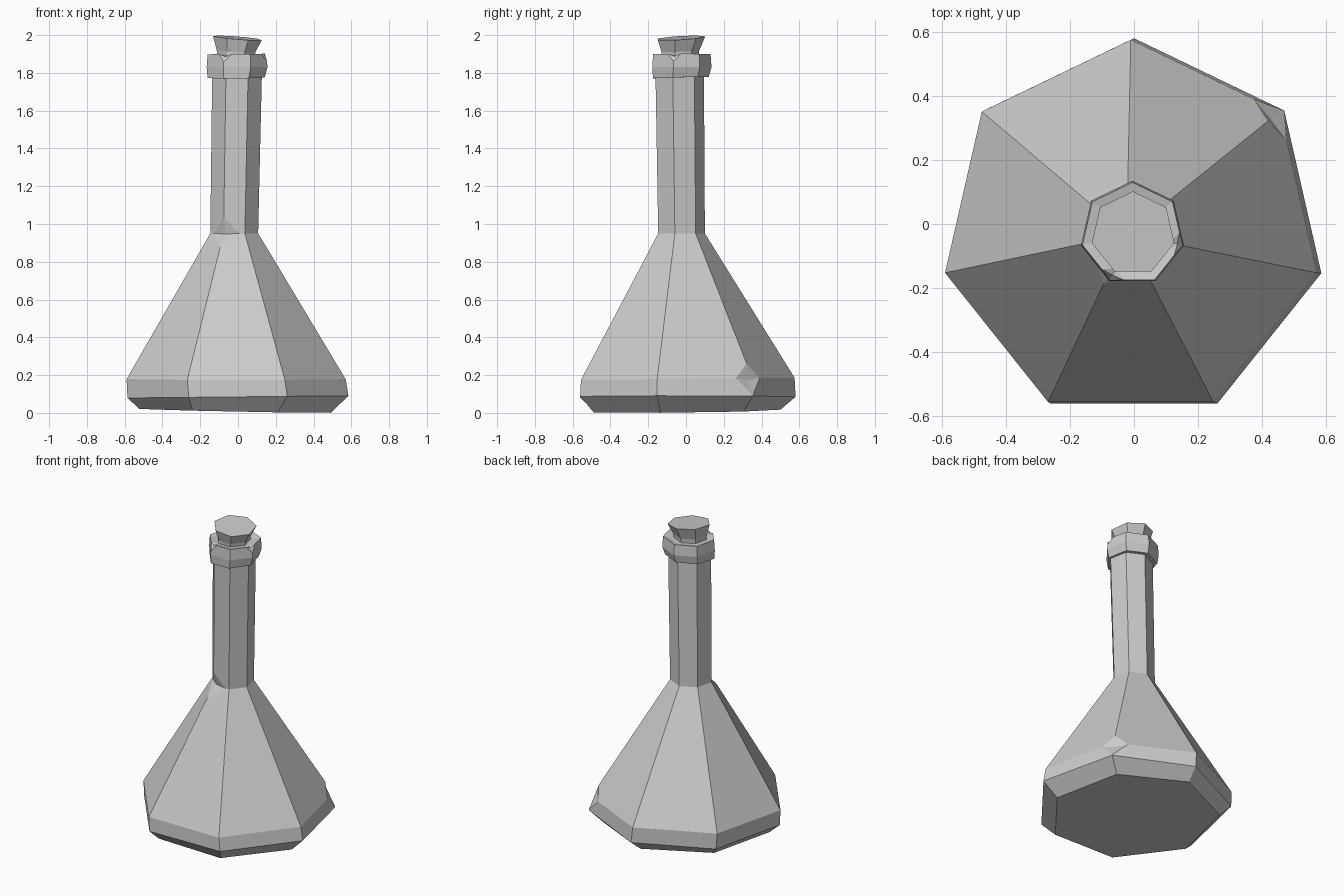
import bpy
import bmesh
from math import sin, cos, tau
from mathutils import Vector

SIDES = 7

cube = bpy.data.objects.get("Cube")
if cube:
    bpy.data.objects.remove(cube, do_unlink=True)

grey = bpy.data.materials.new("plain grey")
grey.use_nodes = True
tone = (0.6, 0.6, 0.6, 1)
grey.diffuse_color = tone
grey.node_tree.nodes["Principled BSDF"].inputs["Base Color"].default_value = tone


def ring(bm, x, y, z, radius, tilt_x=0, tilt_y=0):
    """One seven-sided ring, first corner to the back, slightly tilted."""
    verts = []
    for i in range(SIDES):
        dx, dy = -radius * sin(tau * i / SIDES), radius * cos(tau * i / SIDES)
        verts.append(bm.verts.new((x + dx, y + dy, z + tilt_x * dx + tilt_y * dy)))
    return verts


def loft(bm, rows):
    """Join successive rings with flat sides and cap both ends."""
    rings = [ring(bm, *row) for row in rows]
    for low, high in zip(rings, rings[1:]):
        for i in range(SIDES):
            j = (i + 1) % SIDES
            bm.faces.new((low[i], low[j], high[j], high[i]))
    bm.faces.new(rings[0][::-1])
    bm.faces.new(rings[-1])
    return rings


def chip(bm, vert, size, depth):
    """Knock a corner off and dent the cut."""
    cut = bmesh.ops.bevel(bm, geom=[vert], offset=size, offset_type='OFFSET',
                          segments=1, affect='VERTICES', clamp_overlap=True)
    bm.normal_update()
    bmesh.ops.poke(bm, faces=cut["faces"][:1], offset=-depth)


def finish(bm, name):
    bmesh.ops.recalc_face_normals(bm, faces=bm.faces)
    mesh = bpy.data.meshes.new(name)
    bm.to_mesh(mesh)
    bm.free()
    mesh.materials.append(grey)
    obj = bpy.data.objects.new(name, mesh)
    bpy.context.collection.objects.link(obj)


# Flask body with neck
bm = bmesh.new()
rings = loft(bm, [
    (-0.015, -0.02, 0.012, 0.52, -0.02, 0.01),
    (0, -0.02, 0.085, 0.6, 0.01),
    (-0.01, -0.02, 0.18, 0.595, 0, 0.01),
    (-0.02, -0.03, 0.95, 0.13),
    (-0.005, -0.04, 1.8, 0.135),
])
neck_corner, base_corner = rings[3][3], rings[2][6]
chip(bm, neck_corner, 0.085, 0.015)
chip(bm, base_corner, 0.09, 0.01)
finish(bm, "flask_body")

# Thick collar with a shallow mouth
bm = bmesh.new()
rings = loft(bm, [
    (-0.01, -0.035, 1.775, 0.155, 0.01, 0.03),
    (-0.005, -0.03, 1.83, 0.165),
    (-0.005, -0.03, 1.9, 0.16, 0.01),
    (-0.005, -0.03, 1.89, 0.12),
])
chip(bm, rings[2][3], 0.05, 0)
chip(bm, rings[2][5], 0.04, 0)
finish(bm, "neck_collar")

# Tilted stopper
bm = bmesh.new()
rings = loft(bm, [
    (-0.01, -0.035, 1.87, 0.1),
    (-0.01, -0.035, 1.915, 0.105, -0.03, 0.03),
    (-0.003, -0.03, 1.985, 0.132, -0.08, 0.06),
])
chip(bm, rings[1][3], 0.03, 0)
finish(bm, "stopper")
